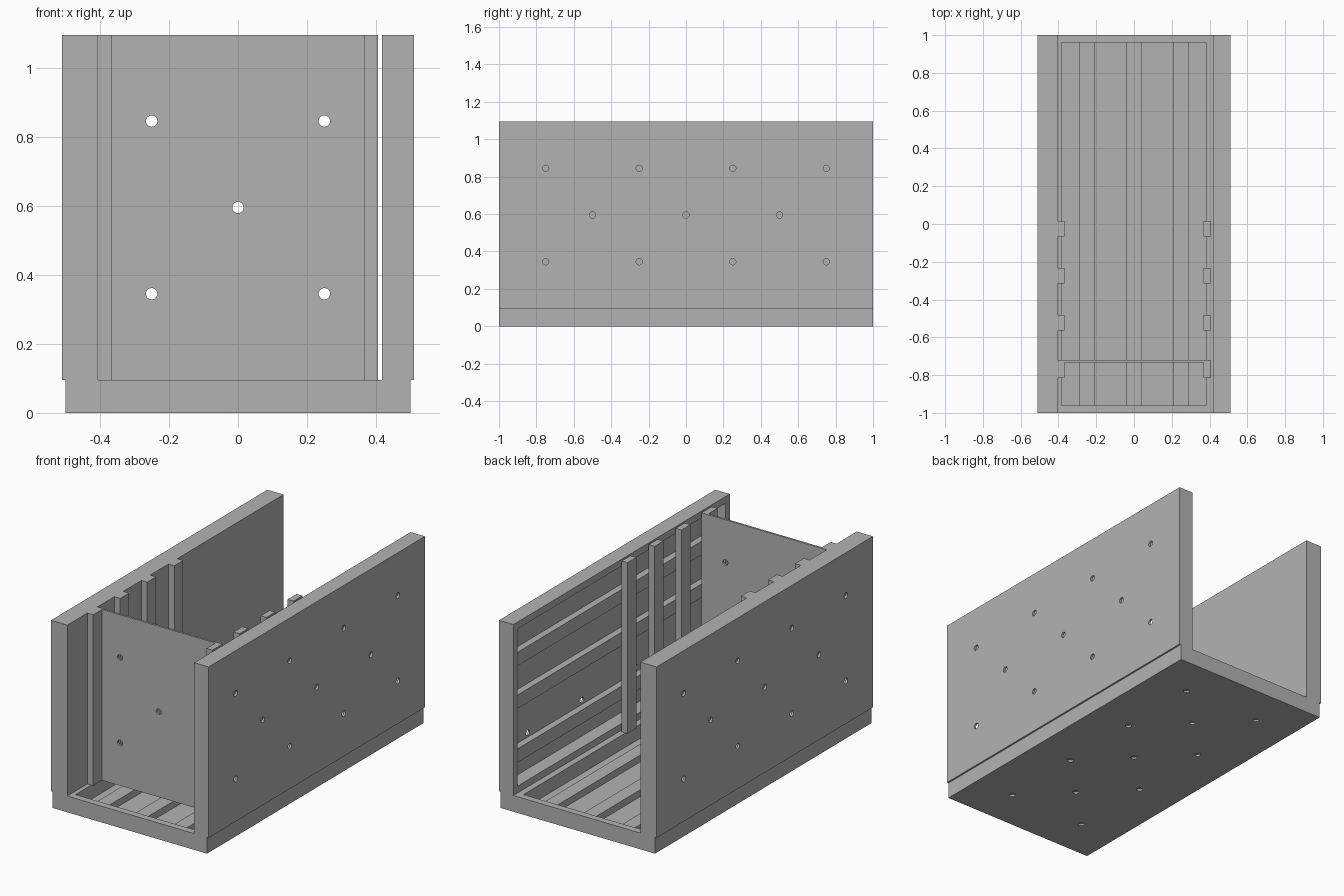
import bpy, bmesh
from mathutils import Vector, Matrix

if "Cube" in bpy.data.objects:
    bpy.data.objects.remove(bpy.data.objects["Cube"])

GREY = (0.45, 0.45, 0.45, 1)
mat = bpy.data.materials.new("plain grey")
mat.use_nodes = True
mat.diffuse_color = GREY
mat.node_tree.nodes["Principled BSDF"].inputs["Base Color"].default_value = GREY

BASE, TOP = 0.095, 1.095      # floor level, wall top
SKIN, BOARD = 0.012, 0.04     # sheet and board thickness
OUT, IN = 0.51, 0.417         # wall outer and inner faces
FACE = 0.405                  # lining face
MID = (BASE + TOP) / 2
HOLE = 0.0165


def link(name, bm):
    mesh = bpy.data.meshes.new(name)
    bm.to_mesh(mesh)
    bm.free()
    mesh.materials.append(mat)
    ob = bpy.data.objects.new(name, mesh)
    bpy.context.collection.objects.link(ob)
    return ob


def box(name, x, y, z):
    """Box from (low, high) pairs on each axis."""
    bm = bmesh.new()
    lo, hi = map(Vector, zip(*(sorted(p) for p in (x, y, z))))
    bmesh.ops.create_cube(bm, size=1, matrix=Matrix.Translation((lo + hi) / 2)
                          @ Matrix.Diagonal((hi - lo).to_4d()))
    return link(name, bm)


def drill(ob, points, axis):
    """Cut round holes through a sheet along the given axis."""
    bm = bmesh.new()
    turn = Vector((0, 0, 1)).rotation_difference(Vector(axis)).to_matrix().to_4x4()
    for p in points:
        bmesh.ops.create_cone(bm, cap_ends=True, segments=20, radius1=HOLE, radius2=HOLE,
                              depth=0.1, matrix=Matrix.Translation(p) @ turn)
    cutter = link("hole_cutter", bm)
    cutter.hide_render = True
    mod = ob.modifiers.new("holes", "BOOLEAN")
    mod.operation, mod.solver, mod.object = "DIFFERENCE", "EXACT", cutter
    bpy.context.view_layer.update()
    mesh = bpy.data.meshes.new_from_object(
        ob.evaluated_get(bpy.context.evaluated_depsgraph_get()))
    ob.modifiers.clear()
    ob.data = mesh
    bpy.data.objects.remove(cutter)


# Staggered hole pattern for the long sheets: (across, along)
pattern = [(a, y) for a in (-0.25, 0.25) for y in (-0.75, -0.25, 0.25, 0.75)]
pattern += [(0, y) for y in (-0.5, 0, 0.5)]
FULL, INNER = (-1, 1), (-0.96, 0.96)

# Floor: drilled sheet, frame and low ribs
sheet = box("floor_sheet", (-0.5, 0.5), FULL, (0, SKIN))
drill(sheet, [(a, y, 0) for a, y in pattern], (0, 0, 1))
for s, side in ((1, "left"), (-1, "right")):
    box(f"floor_side_frame_{side}", (s * 0.38, s * 0.5), FULL, (SKIN, BASE))
for s, end in ((-1, "front"), (1, "back")):
    box(f"floor_end_frame_{end}", (-0.38, 0.38), (s * 0.96, s), (SKIN, BASE))
for x in (-0.25, 0, 0.25):
    box("floor_rib", (x - 0.04, x + 0.04), INNER, (SKIN, SKIN + BOARD))

# Walls: drilled outer sheet, frame, horizontal ribs and upright slats
for s, side in ((1, "left"), (-1, "right")):
    skin_in = s * (OUT - SKIN)
    depth = (skin_in, s * IN)
    sheet = box(f"{side}_wall_sheet", (s * OUT, skin_in), FULL, (BASE, TOP))
    drill(sheet, [(s * OUT, y, MID + a) for a, y in pattern], (1, 0, 0))
    box(f"{side}_wall_bottom_frame", depth, FULL, (BASE, BASE + BOARD))
    box(f"{side}_wall_top_frame", depth, FULL, (TOP - BOARD, TOP))
    for e, end in ((-1, "front"), (1, "back")):
        box(f"{side}_wall_{end}_frame", depth, (e * 0.96, e), (BASE + BOARD, TOP - BOARD))
    for z in (0.28, MID, 0.845):
        box(f"{side}_wall_rib", (skin_in, skin_in - s * BOARD), INNER, (z - 0.04, z + 0.04))
    for i in range(4):
        y = -0.733 + i * 0.25
        box(f"{side}_slat", (s * 0.367, s * FACE), (y - 0.082, y), (BASE, TOP))

# Inner lining closes one wall only
box("right_wall_lining", (-IN, -FACE), FULL, (BASE, TOP))

# Drilled divider behind the front slats
divider = box("divider", (-FACE, FACE), (-0.733, -0.721), (BASE, TOP))
drill(divider, [(0, -0.727, MID)] + [(x, -0.727, MID + z) for x in (-0.25, 0.25)
                                     for z in (-0.25, 0.25)], (0, 1, 0))
